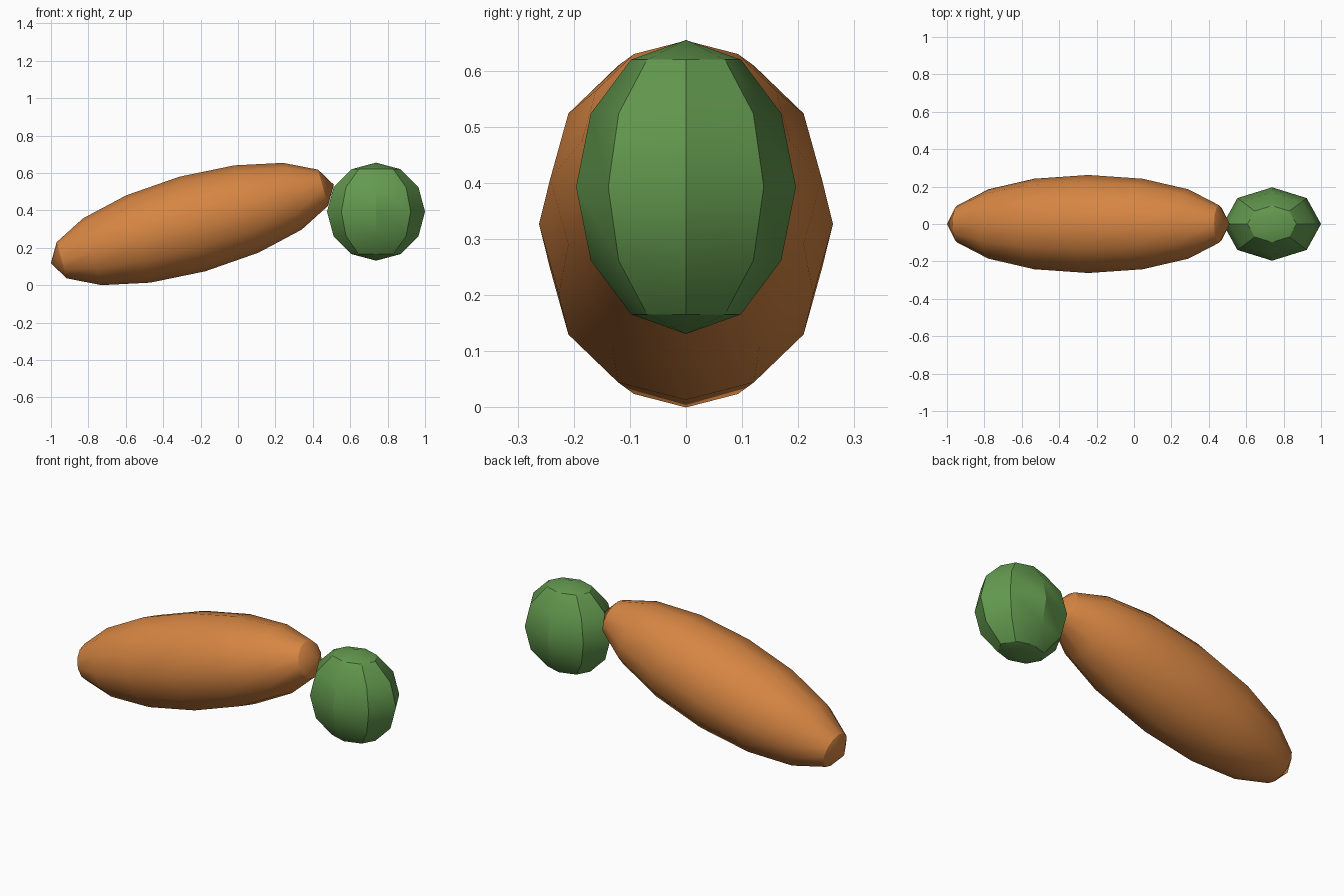
import bpy
import math

cube = bpy.data.objects.get("Cube")
if cube:
    bpy.data.objects.remove(cube, do_unlink=True)


def make_material(name, rgb):
    mat = bpy.data.materials.new(name)
    mat.use_nodes = True
    color = (*rgb, 1.0)
    mat.diffuse_color = color
    bsdf = next(n for n in mat.node_tree.nodes if n.type == 'BSDF_PRINCIPLED')
    bsdf.inputs["Base Color"].default_value = color
    return mat


def ellipsoid(name, segments, rings, radii, location, tilt, mat):
    """Low-poly ellipsoid with its poles on local z, tilted about y."""
    bpy.ops.mesh.primitive_uv_sphere_add(segments=segments, ring_count=rings, radius=1)
    obj = bpy.context.object
    obj.name = name
    obj.scale = radii
    bpy.ops.object.transform_apply(location=False, rotation=False, scale=True)
    obj.location = location
    obj.rotation_euler = (0, tilt, 0)
    obj.data.materials.append(mat)
    bpy.ops.object.shade_smooth_by_angle(angle=math.radians(30))
    return obj


orange = make_material("carrot orange", (0.67, 0.235, 0.055))
green = make_material("leaf green", (0.125, 0.32, 0.077))

# Long root, rising towards +x
ellipsoid("carrot_root", 12, 8, (0.262, 0.262, 0.785), (-0.244, 0, 0.327),
          math.radians(90 - 15.5), orange)

# Rounded leafy top touching the upper end
ellipsoid("leafy_top", 8, 6, (0.262, 0.196, 0.262), (0.738, 0, 0.393), 0, green)
